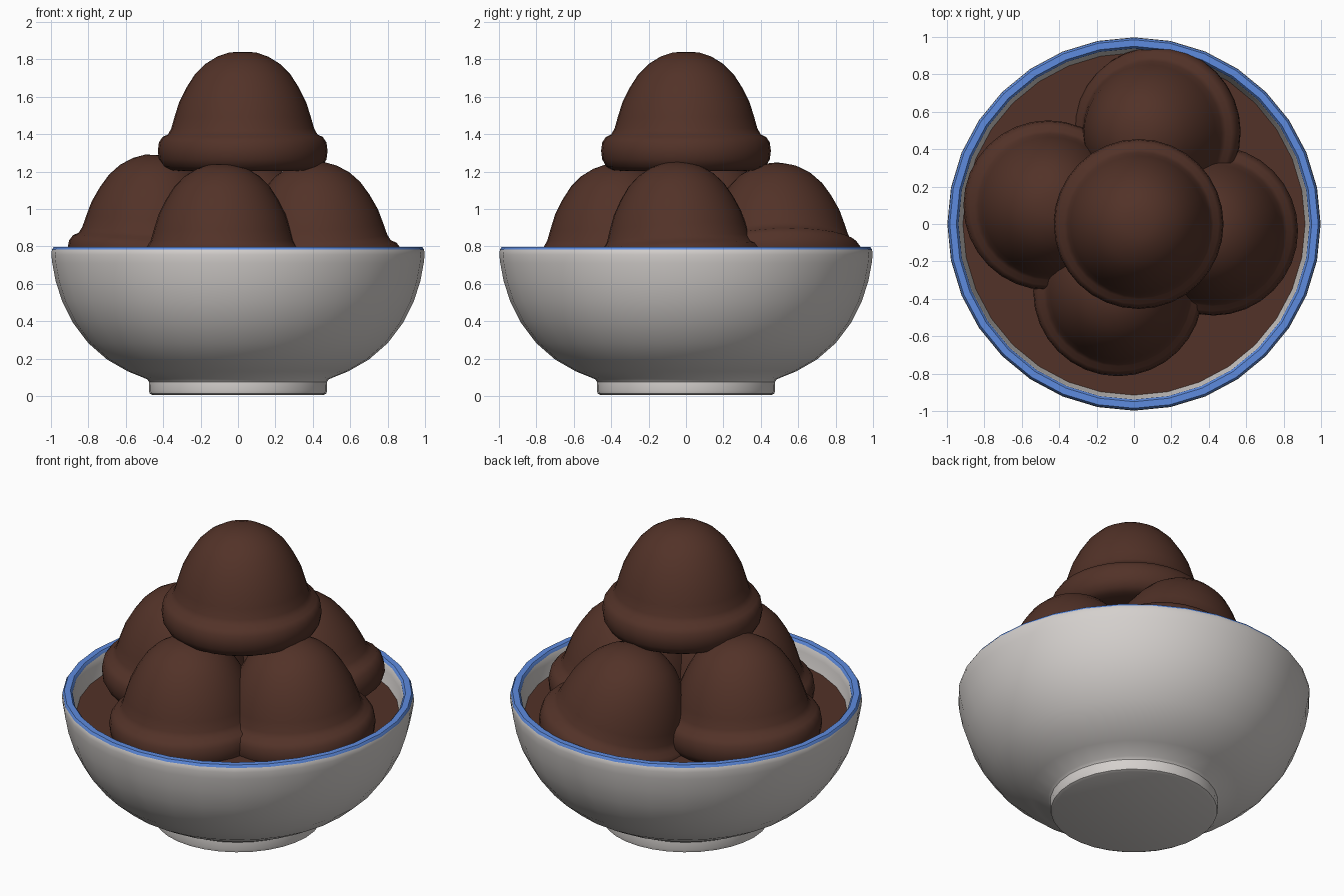
import bpy, bmesh, math
from mathutils import Vector

if "Cube" in bpy.data.objects:
    bpy.data.objects.remove(bpy.data.objects["Cube"])


def material(name, color):
    m = bpy.data.materials.new(name)
    m.diffuse_color = (*color, 1)
    m.use_nodes = True
    m.node_tree.nodes["Principled BSDF"].inputs["Base Color"].default_value = m.diffuse_color
    return m


CHOCOLATE = material("chocolate", (0.085, 0.032, 0.021))
CERAMIC = material("white ceramic", (0.66, 0.63, 0.61))
BLUE = material("blue glaze", (0.11, 0.26, 0.74))


def lathe(name, profile, mats, segments=32, angle=40):
    """Revolve an (r, z) profile around z; r = 0 ends become poles."""
    bm = bmesh.new()
    verts = [bm.verts.new((r, 0, z)) for r, z in profile]
    edges = [bm.edges.new(p) for p in zip(verts, verts[1:])]
    bmesh.ops.spin(bm, geom=verts + edges, axis=(0, 0, 1), cent=(0, 0, 0),
                   angle=2 * math.pi, steps=segments, use_duplicate=False)
    bmesh.ops.remove_doubles(bm, verts=bm.verts, dist=0.0005)
    bmesh.ops.recalc_face_normals(bm, faces=bm.faces)
    mesh = bpy.data.meshes.new(name)
    bm.to_mesh(mesh)
    bm.free()
    for m in mats:
        mesh.materials.append(m)
    obj = bpy.data.objects.new(name, mesh)
    bpy.context.collection.objects.link(obj)
    bpy.ops.object.select_all(action='DESELECT')
    obj.select_set(True)
    bpy.context.view_layer.objects.active = obj
    bpy.ops.object.shade_smooth_by_angle(angle=math.radians(angle))
    return obj


# Bowl: foot, outer wall, rim, inner wall
bowl = lathe("bowl", [
    (0, 0.01), (0.455, 0.005), (0.472, 0.012), (0.477, 0.03), (0.475, 0.075),
    (0.487, 0.09), (0.59, 0.132), (0.70, 0.195), (0.80, 0.282), (0.885, 0.395),
    (0.94, 0.505), (0.975, 0.615), (0.993, 0.71), (0.998, 0.755), (0.995, 0.782),
    (0.985, 0.797), (0.95, 0.797), (0.938, 0.782), (0.932, 0.74), (0.91, 0.65),
    (0.84, 0.45), (0.66, 0.25), (0.40, 0.13), (0, 0.11)], [CERAMIC, BLUE])
for p in bowl.data.polygons:
    p.material_index = 1 if p.center.z > 0.783 else 0

# Melted surface filling the bowl
lathe("melted_ice_cream", [(0, 0.67), (0.92, 0.67), (0.90, 0.64), (0, 0.60)], [CHOCOLATE])

# Scoop: dome with a rolled lip, origin at the middle of the lip
DOME = [(0, 0.55), (0.07, 0.547), (0.135, 0.525), (0.20, 0.485), (0.255, 0.43),
        (0.30, 0.36), (0.34, 0.28), (0.365, 0.20), (0.382, 0.14), (0.40, 0.108),
        (0.428, 0.095), (0.448, 0.065), (0.454, 0.02), (0.448, -0.025), (0.425, -0.065),
        (0.39, -0.083), (0.33, -0.088), (0, -0.07)]


def scoop(name, x, y, top, lean=(0, 0)):
    """lean = slopes of the raised side of the lip along x and y."""
    obj = lathe(name, DOME, [CHOCOLATE], 32, 80)
    obj.location = (x, y, top - 0.55)
    axis = Vector((-lean[0], -lean[1], 1)).normalized()
    obj.rotation_mode = 'QUATERNION'
    obj.rotation_quaternion = Vector((0, 0, 1)).rotation_difference(axis)


scoop("top_scoop", 0.025, 0, 1.84)
scoop("left_scoop", -0.46, 0.10, 1.29, (-0.06, 0))
scoop("front_scoop", -0.085, -0.36, 1.24)
scoop("right_scoop", 0.425, -0.035, 1.25, (0.06, 0.04))
scoop("back_scoop", 0.13, 0.495, 1.25, (0.25, 0.04))
